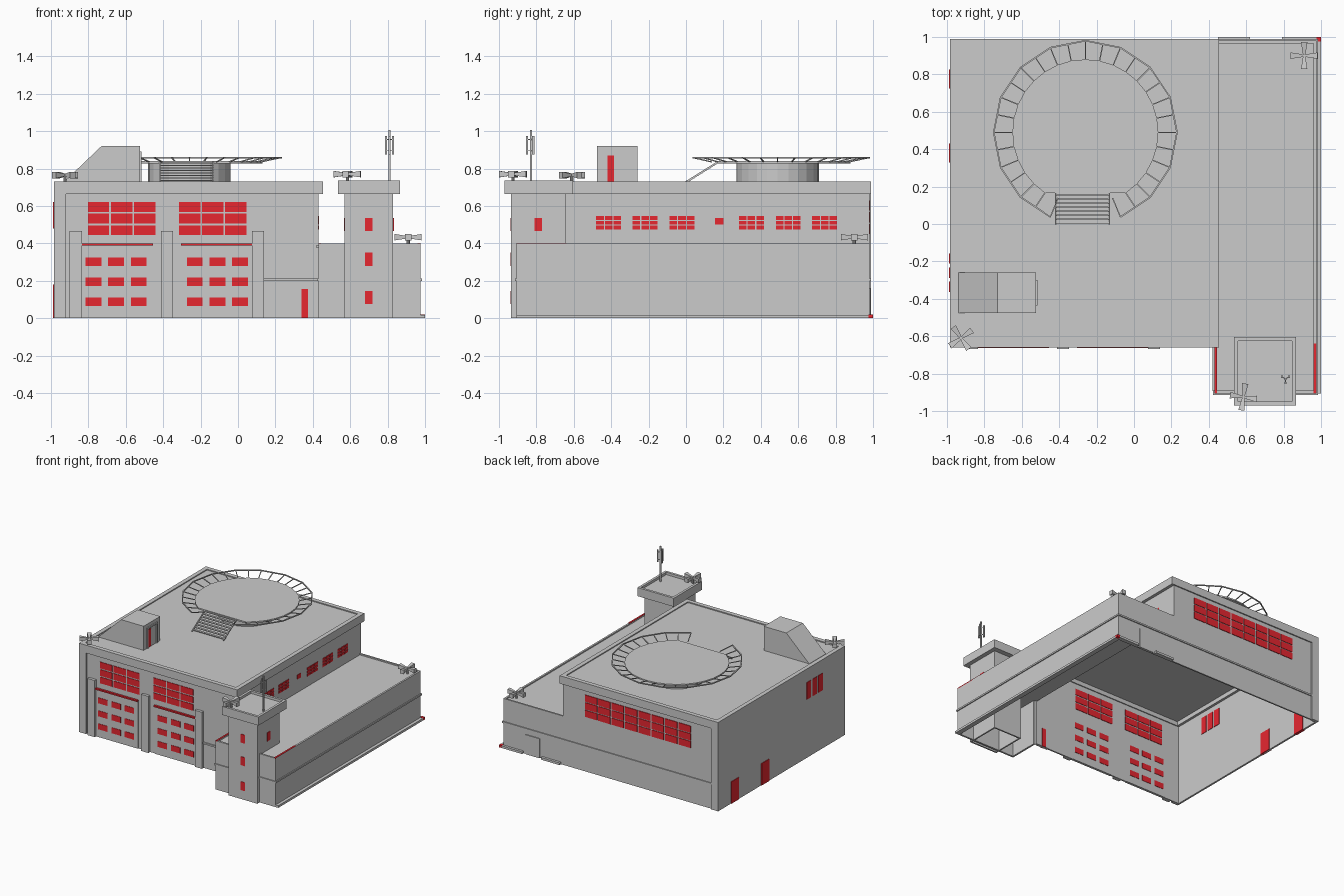
import bpy, bmesh
from math import sin, cos, pi, radians
from mathutils import Vector, Matrix

if "Cube" in bpy.data.objects:
    bpy.data.objects.remove(bpy.data.objects["Cube"])

red = bpy.data.materials.new("red")
red.diffuse_color = (0.8, 0.02, 0.03, 1)
red.use_nodes = True
red.node_tree.nodes["Principled BSDF"].inputs["Base Color"].default_value = red.diffuse_color


def finish(name, bm, mat=None):
    bmesh.ops.recalc_face_normals(bm, faces=bm.faces)
    me = bpy.data.meshes.new(name)
    bm.to_mesh(me)
    bm.free()
    ob = bpy.data.objects.new(name, me)
    bpy.context.collection.objects.link(ob)
    if mat:
        me.materials.append(mat)
    return ob


def add_box(bm, x0, x1, y0, y1, z0, z1):
    m = Matrix.Translation(((x0 + x1) / 2, (y0 + y1) / 2, (z0 + z1) / 2))
    bmesh.ops.create_cube(bm, size=1, matrix=m @ Matrix.Diagonal((x1 - x0, y1 - y0, z1 - z0, 1)))


def boxes(name, items, mat=None):
    bm = bmesh.new()
    for b in items:
        add_box(bm, *b)
    return finish(name, bm, mat)


def add_beam(bm, a, b, w, d=None):
    a, b = Vector(a), Vector(b)
    rot = (b - a).to_track_quat('Z', 'Y').to_matrix().to_4x4()
    m = Matrix.Translation((a + b) / 2) @ rot @ Matrix.Diagonal((w, d or w, (b - a).length, 1))
    bmesh.ops.create_cube(bm, size=1, matrix=m)


def frame(x0, x1, y0, y1, z0, z1, t):
    """Four boxes forming a rectangular ring."""
    return [(x0, x1, y0, y0 + t, z0, z1), (x0, x1, y1 - t, y1, z0, z1),
            (x0, x0 + t, y0 + t, y1 - t, z0, z1), (x1 - t, x1, y0 + t, y1 - t, z0, z1)]


def panes(axis, p0, p1, u0, u1, z0, z1, cols=1, rows=1, gu=.01, gz=.01):
    """Grid of panes; axis 'y' faces front/back, 'x' faces the sides."""
    w, h = (u1 - u0 - gu * (cols - 1)) / cols, (z1 - z0 - gz * (rows - 1)) / rows
    out = []
    for c in range(cols):
        for r in range(rows):
            u, z = u0 + c * (w + gu), z0 + r * (h + gz)
            out.append((u, u + w, p0, p1, z, z + h) if axis == 'y' else (p0, p1, u, u + w, z, z + h))
    return out


# Main hall: open-bottomed shell
boxes("main_walls", [
    (-.985, -.97, -.66, .99, 0, .73),
    (-.97, -.92, -.66, -.633, 0, .67),
    (-.97, -.92, .965, .99, 0, .67),
    (-.97, .43, -.645, -.633, 0, .67),
    (-.97, .43, .968, .98, 0, .67),
    (.418, .43, -.633, .968, .38, .67)])
boxes("main_parapet", frame(-.985, .455, -.66, .99, .665, .73, .035))
boxes("main_roof", [(-.97, .44, -.64, .975, .70, .722)])

# Garage fronts: pillars, doors, windows
boxes("garage_pillars", [(x, x + .065, -.668, -.64, 0, .465) for x in (-.9, -.412, .075)])
boxes("garage_doors", [(x, x + .38, -.65, -.63, 0, .39) for x in (-.835, -.305)])
boxes("garage_door_trim", [(x, x + .38, -.662, -.64, .388, .4) for x in (-.835, -.305)], red)
door_win, upper_win = [], []
for dx in (0, .541):
    door_win += panes('y', -.653, -.627, -.815 + dx, -.488 + dx, .065, .325, 3, 3, .036, .06)
for x in (-.802, -.315):
    upper_win += panes('y', -.649, -.629, x, x + .36, .445, .62, 3, 3)
boxes("garage_door_windows", door_win, red)
boxes("upper_front_windows", upper_win, red)

# Entrance door
boxes("entrance_frame", [(.31, .42, -.652, -.63, 0, .165)])
boxes("entrance_door", [(.34, .375, -.656, -.627, 0, .155)], red)

# Main hall side and rear windows
side = []
for y in (-.48, -.285, -.088, .283, .48, .675):
    side += panes('x', .414, .434, y, y + .133, .475, .545, 3, 3, .006, .006)
side += [(.414, .434, .155, .2, .5, .535)]
boxes("right_side_windows", side, red)
boxes("rear_windows", panes('y', .964, .985, -.73, .23, .45, .63, 8, 3, .012, .008), red)
boxes("left_side_windows", panes('x', -.989, -.966, -.363, -.157, .48, .62, 3, 1, .02), red)
boxes("left_side_doors", [(-.99, -.966, y, y + .1, 0, .18) for y in (.725, .33)], red)

# Low side wing
boxes("wing_walls", [
    (.96, .975, -.905, .98, 0, .4), (.43, .96, -.905, -.89, 0, .4),
    (.43, .445, -.89, -.645, 0, .4), (.43, .96, .966, .98, 0, .4)])
boxes("wing_roof", [(.42, .962, -.892, .968, .375, .39)])
boxes("wing_coping", [(.43, .445, -.905, -.65, .395, .403), (.96, .975, -.905, -.64, .395, .403)], red)
boxes("wall_band", [
    (.97, .983, -.913, .988, .2, .213), (.425, .97, -.913, -.9, .2, .213),
    (.422, .435, -.913, -.645, .2, .213), (.14, .43, -.655, -.64, .2, .213),
    (-.92, .97, .975, .988, .2, .213)])
boxes("base_curb", [(.97, 1, -.905, .975, 0, .018), (.45, .62, .975, 1, 0, .018),
                    (.79, .975, .975, 1, 0, .018)])
boxes("corner_marker", [(.975, 1, .975, 1, 0, .02)], red)
boxes("rear_door", [(.64, .77, .975, .987, 0, .16)])

# Tower
boxes("tower_walls", frame(.57, .83, -.935, -.645, 0, .67, .012))
boxes("tower_cap", frame(.535, .865, -.97, -.605, .665, .735, .02) + [(.55, .85, -.955, -.62, .665, .715)])
tw = [(.68, .72, -.939, -.92, z, z + .07) for z in (.075, .28, .465)]
tw += [(.815, .834, -.81, -.77, .465, .535), (.566, .585, -.81, -.77, .465, .535)]
boxes("tower_windows", tw, red)

# Roof access housing: extruded sloped profile
bm = bmesh.new()
f = bm.faces.new([bm.verts.new((x, -.475, z)) for x, z in
                  ((-.945, .715), (-.73, .92), (-.525, .92), (-.525, .715))])
ext = bmesh.ops.extrude_face_region(bm, geom=[f])
bmesh.ops.translate(bm, vec=(0, .215, 0), verts=[v for v in ext['geom'] if isinstance(v, bmesh.types.BMVert)])
finish("roof_access_housing", bm)
boxes("roof_access_frame", [(-.53, -.517, y, y + .012, .72, .88) for y in (-.435, -.312)]
      + [(-.53, -.517, -.435, -.3, .88, .892)])
boxes("roof_access_door", [(-.53, -.521, -.42, -.385, .725, .87)], red)

# Helipad: deck cut straight at the stairs, on a drum
cx, cy = -.26, .49


def ring(r, deg, z):
    return (cx + r * cos(radians(deg)), cy + r * sin(radians(deg)), z)


bm = bmesh.new()
pts = [ring(.39, i * 11.25, .828) for i in range(32)]
f = bm.faces.new([bm.verts.new((x, max(y, .165), z)) for x, y, z in pts])
ext = bmesh.ops.extrude_face_region(bm, geom=[f])
bmesh.ops.translate(bm, vec=(0, 0, .012), verts=[v for v in ext['geom'] if isinstance(v, bmesh.types.BMVert)])
finish("helipad_deck", bm)
bm = bmesh.new()
bmesh.ops.create_cone(bm, cap_ends=True, segments=24, radius1=.22, radius2=.22, depth=.115,
                      matrix=Matrix.Translation((cx, cy, .775)))
finish("helipad_drum", bm)

# Safety rail: open spokes and outer rim, with a gap for the stairs
bm = bmesh.new()
rim = [ring(.49, -67.5 + 22.5 * i, .858) for i in range(15)]
for i in range(29):
    k, odd = divmod(i, 2)
    outer = Vector(rim[k]) if not odd else (Vector(rim[k]) + Vector(rim[k + 1])) / 2
    add_beam(bm, ring(.38, -67.5 + 11.25 * i, .835), outer, .006)
for a, b in zip(rim, rim[1:]):
    add_beam(bm, a, b, .008)
finish("helipad_safety_rail", bm)

# Helipad stairs
bm = bmesh.new()
for i in range(8):
    y, z = .004 + i * .0215, .733 + i * .0135
    add_box(bm, -.415, -.135, y, y + .019, z, z + .006)
for x in (-.418, -.132):
    add_beam(bm, (x, 0, .727), (x, .17, .834), .007, .01)
finish("helipad_stairs", bm)


# Four-horn sirens
def siren(name, x, y, z, deg):
    bm = bmesh.new()
    bmesh.ops.create_cone(bm, cap_ends=True, segments=10, radius1=.009, radius2=.009, depth=.055,
                          matrix=Matrix.Translation((x, y, z + .022)))
    for k in range(4):
        m = (Matrix.Translation((x, y, z + .04)) @ Matrix.Rotation(radians(deg) + k * pi / 2, 4, 'Z')
             @ Matrix.Translation((.04, 0, 0)) @ Matrix.Rotation(pi / 2, 4, 'Y') @ Matrix.Rotation(pi / 4, 4, 'Z'))
        bmesh.ops.create_cone(bm, cap_ends=True, segments=4, radius1=.01, radius2=.024, depth=.064, matrix=m)
    finish(name, bm)


siren("siren_main", -.925, -.61, .725, 35)
siren("siren_tower", .585, -.925, .73, -8)
siren("siren_wing", .91, .9, .393, 0)

# Antenna mast with three panels
bm = bmesh.new()
ax, ay = .81, -.828
add_beam(bm, (ax, ay, .71), (ax, ay, 1.005), .011)
for k in range(3):
    a = radians(30 + 120 * k)
    p = Vector((ax + .022 * cos(a), ay + .022 * sin(a), 0))
    add_beam(bm, p + Vector((0, 0, .875)), p + Vector((0, 0, .975)), .009, .012)
    for z in (.895, .955):
        add_beam(bm, (ax, ay, z), p + Vector((0, 0, z)), .005)
finish("antenna", bm)
